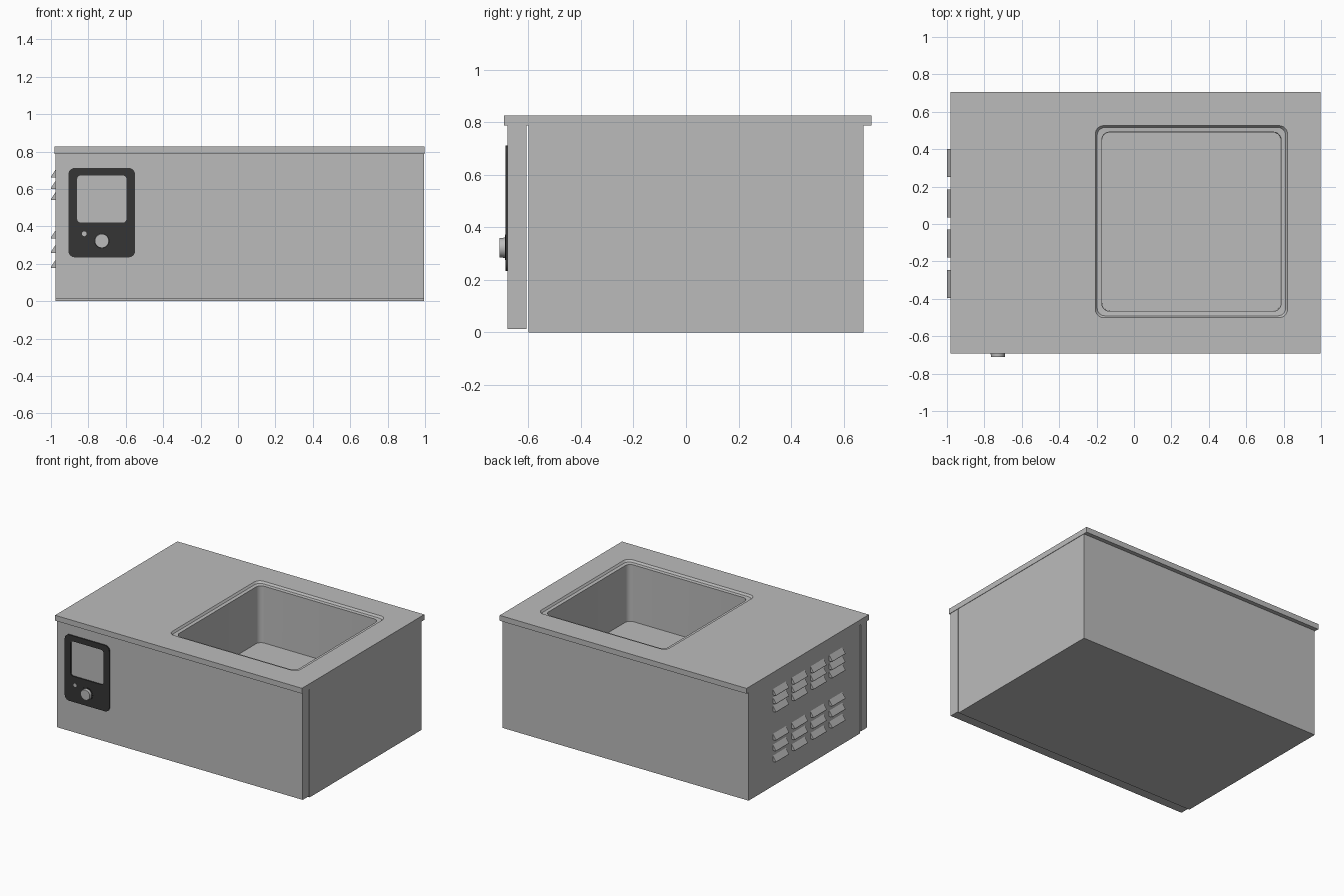
import bpy, bmesh
from math import sin, cos, pi, radians
from mathutils import Matrix

if "Cube" in bpy.data.objects:
    bpy.data.objects.remove(bpy.data.objects["Cube"])


def material(name, value):
    m = bpy.data.materials.new(name)
    m.use_nodes = True
    colour = (value, value, value, 1)
    m.diffuse_color = colour
    m.node_tree.nodes["Principled BSDF"].inputs["Base Color"].default_value = colour
    return m


STEEL = material("steel grey", 0.5)
BLACK = material("panel black", 0.036)


def finish(name, bm, mat, smooth=False, recalc=True):
    if recalc:
        bmesh.ops.recalc_face_normals(bm, faces=bm.faces)
    mesh = bpy.data.meshes.new(name)
    bm.to_mesh(mesh)
    bm.free()
    mesh.materials.append(mat)
    ob = bpy.data.objects.new(name, mesh)
    bpy.context.collection.objects.link(ob)
    if smooth:
        bpy.ops.object.select_all(action='DESELECT')
        ob.select_set(True)
        bpy.context.view_layer.objects.active = ob
        bpy.ops.object.shade_smooth_by_angle(angle=radians(35))
    return ob


def box(name, lo, hi, mat, open_top=False):
    bm = bmesh.new()
    bmesh.ops.create_cube(bm, size=1)
    for v in bm.verts:
        v.co = [hi[i] if v.co[i] > 0 else lo[i] for i in range(3)]
    if open_top:
        bmesh.ops.delete(bm, geom=[f for f in bm.faces if f.normal.z > 0.9], context='FACES_ONLY')
    return finish(name, bm, mat, recalc=not open_top)


def rounded(x0, y0, x1, y1, r, steps=6):
    """Counter-clockwise rounded rectangle."""
    corners = [(x1 - r, y1 - r), (x0 + r, y1 - r), (x0 + r, y0 + r), (x1 - r, y0 + r)]
    return [(cx + r * cos((k + s / steps) * pi / 2), cy + r * sin((k + s / steps) * pi / 2))
            for k, (cx, cy) in enumerate(corners) for s in range(steps + 1)]


def plate(name, loops, place, push, mat):
    """Flat outline with holes, given thickness along push."""
    bm = bmesh.new()
    edges = []
    for loop in loops:
        vs = [bm.verts.new(place(*p)) for p in loop]
        edges += [bm.edges.new((vs[i - 1], vs[i])) for i in range(len(vs))]
    bmesh.ops.triangle_fill(bm, use_beauty=True, use_dissolve=False, edges=edges)
    out = bmesh.ops.extrude_face_region(bm, geom=bm.faces[:], use_keep_orig=True)
    verts = [g for g in out["geom"] if isinstance(g, bmesh.types.BMVert)]
    bmesh.ops.translate(bm, verts=verts, vec=push)
    return finish(name, bm, mat, smooth=True)


def disc(name, x, z, r1, r2, y_back, y_front, mat):
    bm = bmesh.new()
    bmesh.ops.create_cone(bm, cap_ends=True, segments=32, radius1=r1, radius2=r2,
                          depth=y_back - y_front,
                          matrix=Matrix.Translation((x, (y_back + y_front) / 2, z))
                          @ Matrix.Rotation(pi / 2, 4, 'X'))
    return finish(name, bm, mat, smooth=True)


# Cabinet and separate front panel
LEFT, RIGHT, TOP, UNDER = -0.976, 0.995, 0.826, 0.787
box("cabinet_body", (LEFT, -0.6, 0), (RIGHT, 0.677, UNDER), STEEL, open_top=True)
box("front_panel", (LEFT, -0.68, 0.012), (RIGHT, -0.607, UNDER), STEEL)

# Worktop with the basin opening
BASIN = (-0.207, -0.501, 0.821, 0.526)


def basin_ring(inset, radius):
    x0, y0, x1, y1 = BASIN
    return rounded(x0 + inset, y0 + inset, x1 - inset, y1 - inset, radius)


outline = [(-0.981, -0.693), (0.998, -0.693), (0.998, 0.707), (-0.981, 0.707)]
plate("worktop", [outline, basin_ring(0, 0.045)],
      lambda x, y: (x, y, UNDER), (0, 0, TOP - UNDER), STEEL)

# Recessed basin: sloped lip, ledge, straight wall, floor
bm = bmesh.new()
rings = []
for inset, radius, z in [(0, 0.045, TOP), (0.01, 0.042, 0.812),
                         (0.035, 0.04, 0.81), (0.037, 0.04, 0.4)]:
    rings.append([bm.verts.new((x, y, z)) for x, y in basin_ring(inset, radius)])
for a, b in zip(rings, rings[1:]):
    for i in range(len(a)):
        bm.faces.new((a[i - 1], a[i], b[i], b[i - 1]))
bm.faces.new(rings[-1])
finish("basin", bm, STEEL, smooth=True, recalc=False)

# Control panel with display opening, knob and indicator
plate("control_plate", [rounded(-0.907, 0.234, -0.55, 0.712, 0.035),
                        rounded(-0.86, 0.42, -0.596, 0.672, 0.02)],
      lambda x, z: (x, -0.68, z), (0, -0.008, 0), BLACK)
disc("knob_base", -0.728, 0.322, 0.046, 0.046, -0.68, -0.69, BLACK)
disc("knob", -0.728, 0.322, 0.039, 0.037, -0.685, -0.71, STEEL)
disc("indicator_light", -0.822, 0.36, 0.013, 0.013, -0.685, -0.69, STEEL)

# Vent louvers on the right side wall
bm = bmesh.new()
for z in (0.66, 0.6, 0.54, 0.336, 0.258, 0.178):
    for column in range(4):
        y = -0.395 + 0.215 * column
        ends = [[bm.verts.new(p) for p in ((LEFT, yy, z), (LEFT, yy, z + 0.042), (-1, yy, z + 0.006),
                                           (-1, yy, z))] for yy in (y, y + 0.15)]
        for end in ends:
            bm.faces.new(end)
        for i in range(4):
            bm.faces.new((ends[0][i - 1], ends[0][i], ends[1][i], ends[1][i - 1]))
finish("vent_louvers", bm, STEEL)
